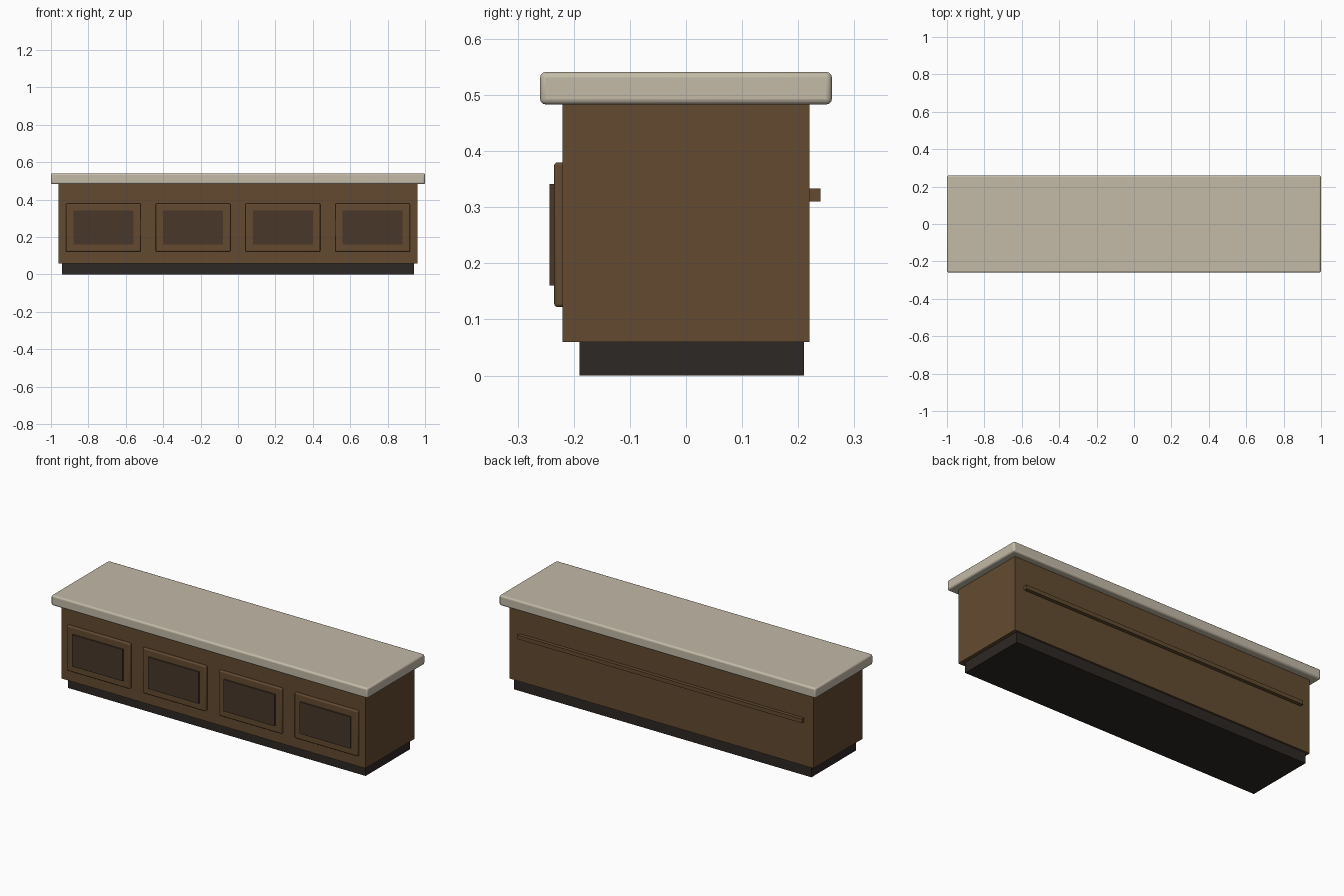
import bpy

if "Cube" in bpy.data.objects:
    bpy.data.objects.remove(bpy.data.objects["Cube"])


def material(name, rgb):
    m = bpy.data.materials.new(name)
    m.diffuse_color = (*rgb, 1)
    m.use_nodes = True
    m.node_tree.nodes["Principled BSDF"].inputs["Base Color"].default_value = m.diffuse_color
    return m


wood = material("wood", (0.125, 0.069, 0.03))
dark_wood = material("dark_wood", (0.066, 0.039, 0.023))
base = material("base", (0.027, 0.021, 0.018))
stone = material("stone", (0.546, 0.491, 0.386))


def box(name, x, y, z, mat, bevel=0):
    """Box from (min, max) ranges, with optional rounded edges."""
    ranges = (x, y, z)
    bpy.ops.mesh.primitive_cube_add(size=1, location=[(a + b) / 2 for a, b in ranges])
    ob = bpy.context.object
    ob.name = name
    ob.scale = [b - a for a, b in ranges]
    bpy.ops.object.transform_apply(location=False, rotation=False, scale=True)
    ob.data.materials.append(mat)
    if bevel:
        mod = ob.modifiers.new("rounded_edges", 'BEVEL')
        mod.width = bevel
        mod.segments = 3
        bpy.ops.object.shade_smooth_by_angle()
    return ob


# Recessed base, cabinet body and worktop
box("plinth", (-0.94, 0.94), (-0.19, 0.21), (0, 0.06), base)
box("cabinet_body", (-0.96, 0.96), (-0.22, 0.22), (0.06, 0.484), wood)
box("countertop", (-1, 1), (-0.26, 0.26), (0.483, 0.541), stone, 0.01)

# Four raised front panels with dark centres
for i in range(4):
    cx = -0.72 + 0.48 * i
    box(f"front_panel_{i + 1}", (cx - 0.2, cx + 0.2), (-0.235, -0.205),
        (0.122, 0.38), wood, 0.006)
    box(f"panel_centre_{i + 1}", (cx - 0.16, cx + 0.16), (-0.243, -0.227),
        (0.16, 0.341), dark_wood)

# Rail along the back
box("back_rail", (-0.9, 0.9), (0.215, 0.24), (0.31, 0.333), wood)
